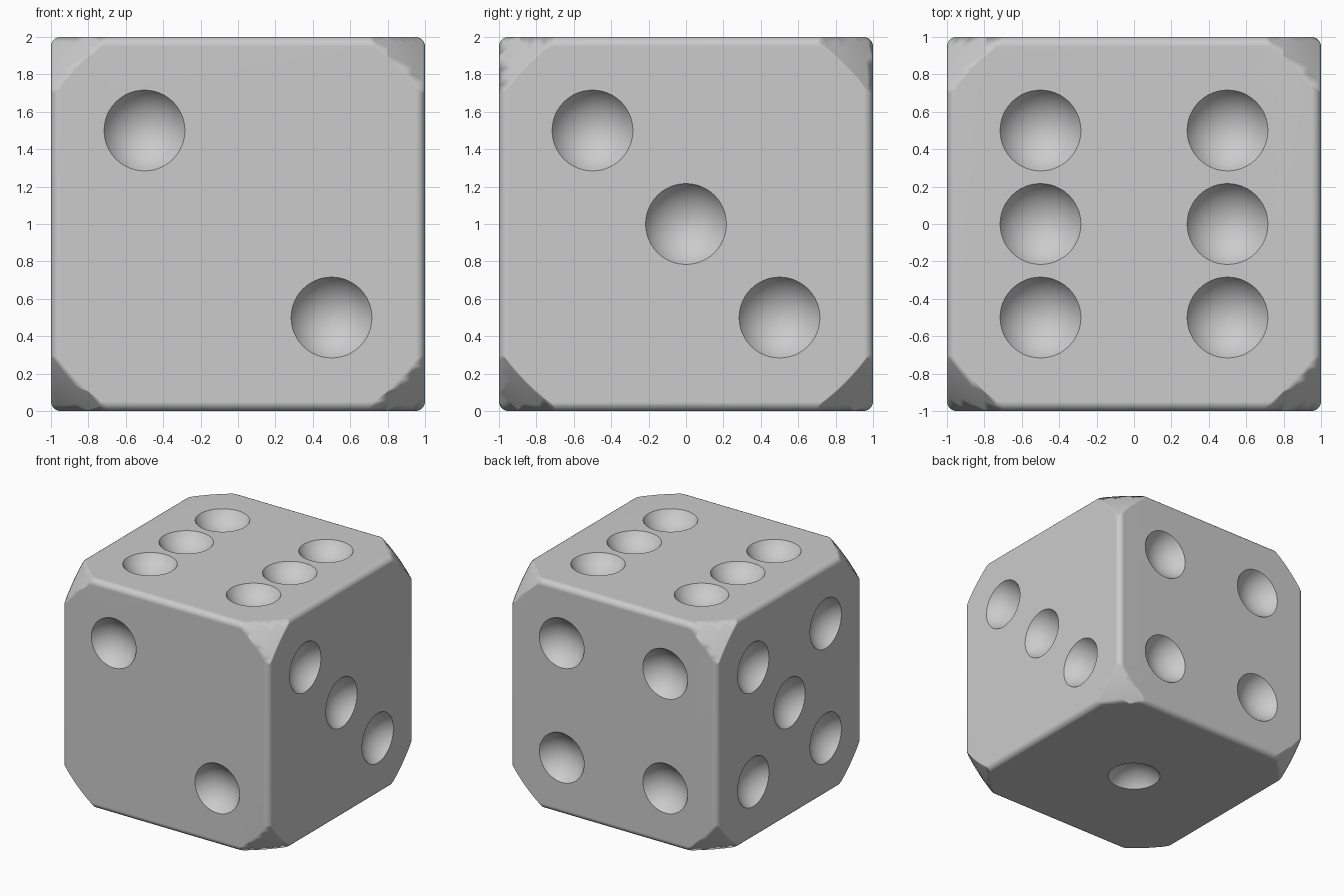
import bpy, bmesh, math
from mathutils import Vector

if "Cube" in bpy.data.objects:
    bpy.data.objects.remove(bpy.data.objects["Cube"])

EDGE = 0.05        # edge rounding
BALL = 1.56        # sphere that rounds the corners
PIP_R, PIP_H = 0.25, 0.125   # pip sphere radius, centre height above face


def make(name, bm):
    me = bpy.data.meshes.new(name)
    bm.to_mesh(me)
    bm.free()
    ob = bpy.data.objects.new(name, me)
    bpy.context.collection.objects.link(ob)
    return ob


def boolean(ob, cutter, op):
    m = ob.modifiers.new(op.lower(), 'BOOLEAN')
    m.operation, m.object, m.solver = op, cutter, 'EXACT'
    bpy.context.view_layer.objects.active = ob
    bpy.ops.object.modifier_apply(modifier=m.name)
    bpy.data.objects.remove(cutter, do_unlink=True)


def ball(bm, centre, radius, seg, rings):
    vs = bmesh.ops.create_uvsphere(bm, u_segments=seg, v_segments=rings, radius=radius)['verts']
    # poles point along the face axis so the pip rim is a clean circle
    axis = max(range(3), key=lambda i: abs(centre[i]))
    turn = Vector((0, 0, 1)).rotation_difference(Vector([float(i == axis) for i in range(3)]))
    for v in vs:
        v.co = turn @ v.co + centre


# cube body with rounded edges, corners trimmed by a sphere
bm = bmesh.new()
bmesh.ops.create_cube(bm, size=2)
bmesh.ops.bevel(bm, geom=bm.edges[:], offset=EDGE, segments=5, profile=0.5, affect='EDGES')
die = make("die", bm)
bm = bmesh.new()
ball(bm, Vector((0, 0, 0)), BALL, 128, 64)
boolean(die, make("corner_ball", bm), 'INTERSECT')

# soften the crease between faces and trimmed corners
bm = bmesh.new()
bm.from_mesh(die.data)
bmesh.ops.remove_doubles(bm, verts=bm.verts, dist=0.002)
bm.to_mesh(die.data)
bm.free()

# pips: outward axis, in-plane axes, spots
X, Y, Z = Vector((1, 0, 0)), Vector((0, 1, 0)), Vector((0, 0, 1))
diag = [(-.5, .5), (.5, -.5)]
four = diag + [(.5, .5), (-.5, -.5)]
faces = [
    (-Z, X, Y, [(0, 0)]),
    (-Y, X, Z, diag),
    (X, Y, Z, diag + [(0, 0)]),
    (Y, X, Z, four),
    (-X, Y, Z, four + [(0, 0)]),
    (Z, X, Y, four + [(-.5, 0), (.5, 0)]),
]
bm = bmesh.new()
for n, u, v, spots in faces:
    for a, b in spots:
        ball(bm, n * (1 + PIP_H) + u * a + v * b, PIP_R, 48, 32)
boolean(die, make("pip_cutter", bm), 'DIFFERENCE')

# stand on the ground and shade smooth
for v in die.data.vertices:
    v.co.z += 1
die.select_set(True)
bpy.context.view_layer.objects.active = die
bpy.ops.object.shade_smooth_by_angle(angle=math.radians(52))
wn = die.modifiers.new("face_normals", 'WEIGHTED_NORMAL')
wn.keep_sharp = True
